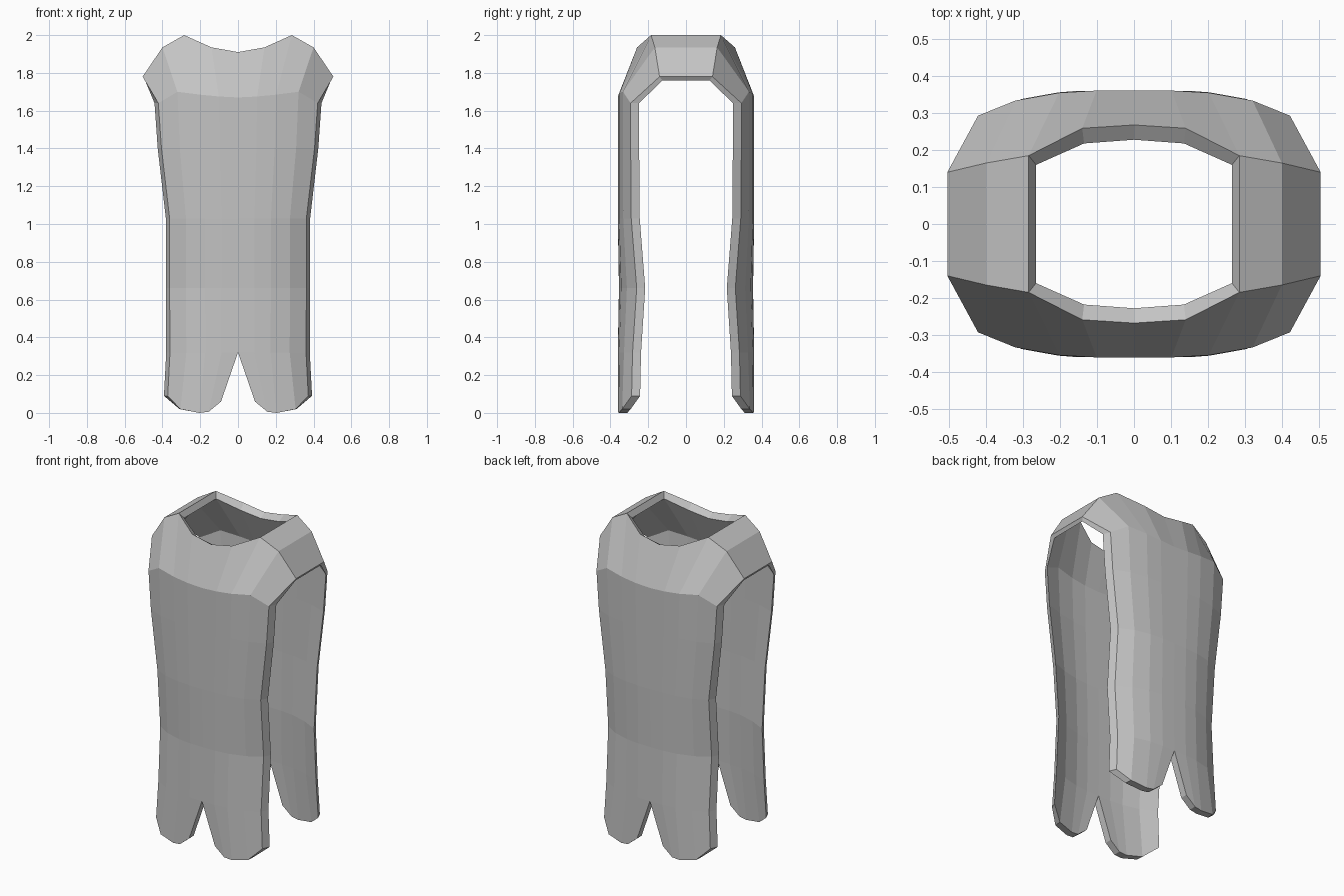
import bpy, bmesh

if "Cube" in bpy.data.objects:
    bpy.data.objects.remove(bpy.data.objects["Cube"])

# Quarter profile of the outer cloth: rows from neck to hem, columns from centre to side (x, y, z)
neck = [(0, .268, 1.91), (.14, .259, 1.935), (.285, .185, 2.0), (.4, .165, 1.935), (.505, .14, 1.78)]
hem = [(.09, .36, .06), (.155, .36, .006), (.205, .356, 0), (.305, .338, .02), (.372, .288, .09)]
depth = [.361, .361, .355, .334, .293]
share = [0, .24, .48, .76, 1]


def row(width, z, tuck=0, edge_tuck=0, dz=(0, 0, 0, 0, 0)):
    """One level of the hanging panel."""
    return [(s * width, d - tuck - edge_tuck * s * s, z + h)
            for s, d, h in zip(share, depth, dz)]


outer = [neck,
         row(.422, 1.67, dz=(0, .005, .015, .03, -.03)),
         row(.405, 1.40),
         row(.362, 1.03, 0, .003),
         row(.362, .66, .006, .026),
         row(.36, .32, 0, .01),
         hem]

# Inner layer: shifted towards the body, with flared side edges
neck_in = [(0, .228, 1.885), (.135, .218, 1.905), (.265, .16, 1.965), (.375, .14, 1.90), (.492, .125, 1.76)]
flare = [0, 0, 0, .004, .02]
inner = [neck_in] + [[(x + f, y - .045, z) for (x, y, z), f in zip(r, flare)] for r in outer[1:]]

bm = bmesh.new()


def quarter(sx, sy):
    def layer(rows):
        grid = [[bm.verts.new((sx * x, -sy * y, z)) for x, y, z in r] for r in rows]
        # shoulder strap runs straight across to the middle
        strap = [bm.verts.new((sx * x, 0, z)) for x, y, z in rows[0][2:]]
        for a, b in zip(grid, grid[1:]):
            for i in range(4):
                bm.faces.new((a[i], a[i + 1], b[i + 1], b[i]))
        for i in range(2):
            bm.faces.new((strap[i], strap[i + 1], grid[0][i + 3], grid[0][i + 2]))
        neck_edge = [strap[0], grid[0][2], grid[0][1], grid[0][0]]
        lower_edge = [grid[5][0]] + grid[6] + [r[4] for r in reversed(grid[:6])] + [strap[2]]
        return neck_edge, lower_edge

    # close the cloth thickness along the neck, slit, hem and sides
    for e_out, e_in in zip(layer(outer), layer(inner)):
        for i in range(len(e_out) - 1):
            bm.faces.new((e_out[i], e_out[i + 1], e_in[i + 1], e_in[i]))


for sx in (1, -1):
    for sy in (1, -1):
        quarter(sx, sy)
bmesh.ops.remove_doubles(bm, verts=bm.verts[:], dist=.0005)
bmesh.ops.recalc_face_normals(bm, faces=bm.faces[:])

mesh = bpy.data.meshes.new("tabard")
bm.to_mesh(mesh)
bm.free()
tabard = bpy.data.objects.new("tabard", mesh)
bpy.context.collection.objects.link(tabard)

# Plain grey cloth
cloth = bpy.data.materials.new("grey cloth")
cloth.diffuse_color = (.55, .55, .55, 1)
cloth.use_nodes = True
cloth.node_tree.nodes["Principled BSDF"].inputs["Base Color"].default_value = cloth.diffuse_color
mesh.materials.append(cloth)
